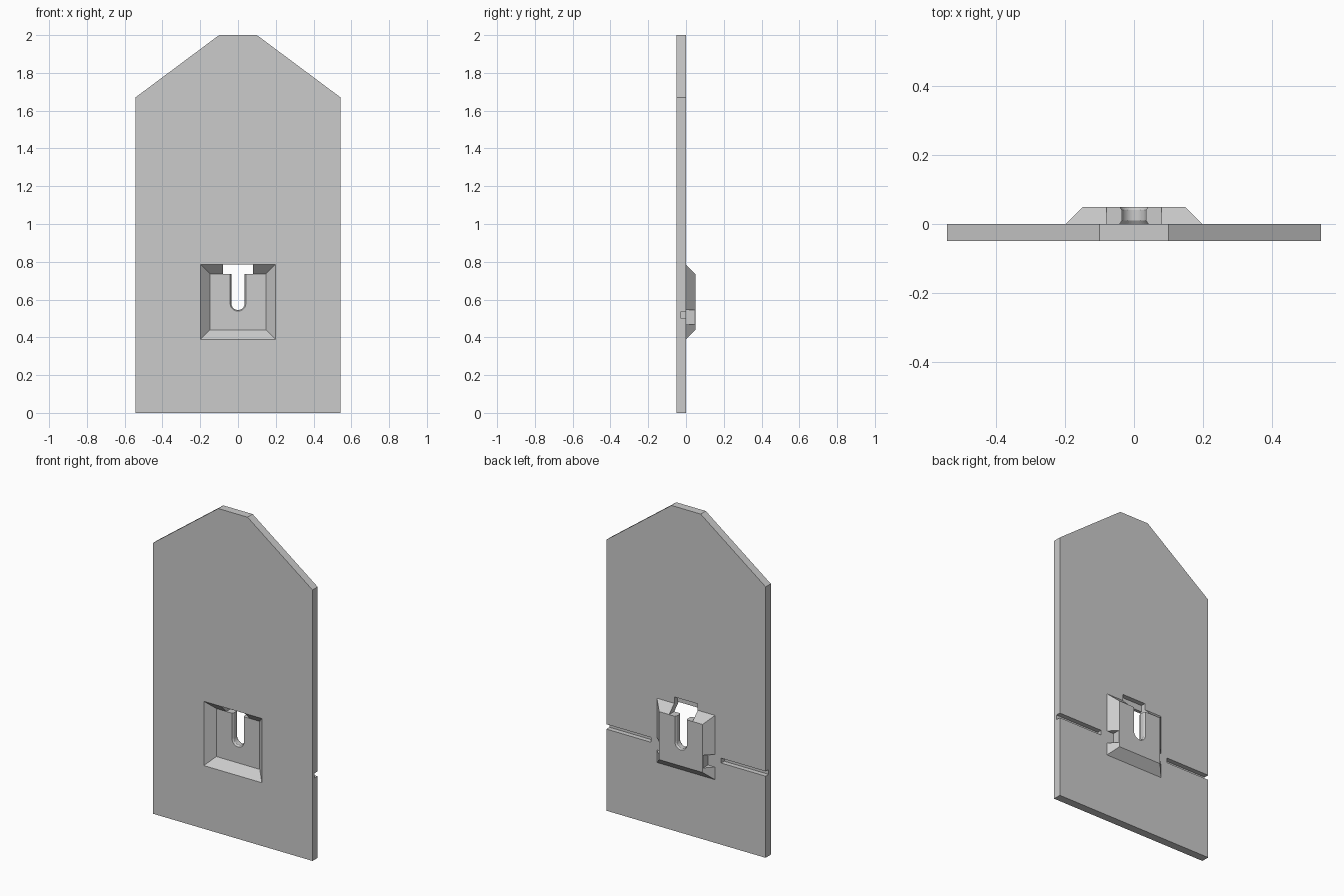
import bpy
import bmesh
import math

cube = bpy.data.objects.get("Cube")
if cube:
    bpy.data.objects.remove(cube, do_unlink=True)

grey = bpy.data.materials.new("plain grey")
grey.use_nodes = True
colour = (0.6, 0.6, 0.6, 1)
grey.diffuse_color = colour
grey.node_tree.nodes["Principled BSDF"].inputs["Base Color"].default_value = colour


def loft(name, rings):
    """Solid through rings, each a (y, [(x, z), ...]) outline."""
    bm = bmesh.new()
    loops = [[bm.verts.new((x, y, z)) for x, z in pts] for y, pts in rings]
    for a, b in zip(loops, loops[1:]):
        for i in range(len(a)):
            j = (i + 1) % len(a)
            bm.faces.new((a[i], a[j], b[j], b[i]))
    bm.faces.new(loops[0])
    bm.faces.new(loops[-1])
    bmesh.ops.recalc_face_normals(bm, faces=bm.faces[:])
    mesh = bpy.data.meshes.new(name)
    bm.to_mesh(mesh)
    bm.free()
    mesh.materials.append(grey)
    obj = bpy.data.objects.new(name, mesh)
    bpy.context.collection.objects.link(obj)
    return obj


def rect(x0, x1, z0, z1):
    return [(x0, z0), (x1, z0), (x1, z1), (x0, z1)]


def square(half):
    mid = 0.5875
    return rect(-half, half, mid - half, mid + half)


def box(name, x0, x1, y0, y1, z0, z1):
    outline = rect(x0, x1, z0, z1)
    return loft(name, [(y0, outline), (y1, outline)])


def slot_outline(r):
    arc = [math.pi * (1 + i / 16) for i in range(17)]
    return [(r * math.cos(a), 0.58 + r * math.sin(a)) for a in arc] + [(r, 0.76), (-r, 0.76)]


def combine(target, tool, operation):
    mod = target.modifiers.new(tool.name, "BOOLEAN")
    mod.operation = operation
    mod.solver = "EXACT"
    mod.object = tool
    bpy.context.view_layer.objects.active = target
    bpy.ops.object.modifier_apply(modifier=mod.name)
    bpy.data.objects.remove(tool, do_unlink=True)


# Plate with a clipped top
outline = [(-0.543, 0), (0.543, 0), (0.543, 1.67), (0.1, 2), (-0.1, 2), (-0.543, 1.67)]
plate = loft("back_plate", [(-0.05, outline), (0, outline)])

# Raised boss on the back, matching pocket in the front
boss = loft("boss", [(-0.02, square(0.198)), (0, square(0.198)), (0.05, square(0.148))])
combine(plate, boss, "UNION")
pocket = loft("pocket", [(-0.06, square(0.208)), (0, square(0.148))])
combine(plate, pocket, "DIFFERENCE")

# Top opening and the shallow step above it
combine(plate, box("top_opening", -0.08, 0.08, -0.06, 0.06, 0.735, 0.785), "DIFFERENCE")
combine(plate, box("top_step", -0.08, 0.08, -0.03, 0.06, 0.75, 0.825), "DIFFERENCE")

# Rounded hanging slot with eased edges
rings = [(-0.005, 0.045), (0.01, 0.035), (0.04, 0.035), (0.055, 0.045)]
combine(plate, loft("slot", [(y, slot_outline(r)) for y, r in rings]), "DIFFERENCE")

# Side notches in the boss and grooves running out to the plate edges
for s in (-1, 1):
    a, b = sorted((s * 0.15, s * 0.25))
    combine(plate, box("side_notch", a, b, 0, 0.06, 0.467, 0.545), "DIFFERENCE")
    a, b = sorted((s * 0.24, s * 0.6))
    combine(plate, box("edge_groove", a, b, -0.03, 0.02, 0.503, 0.533), "DIFFERENCE")
